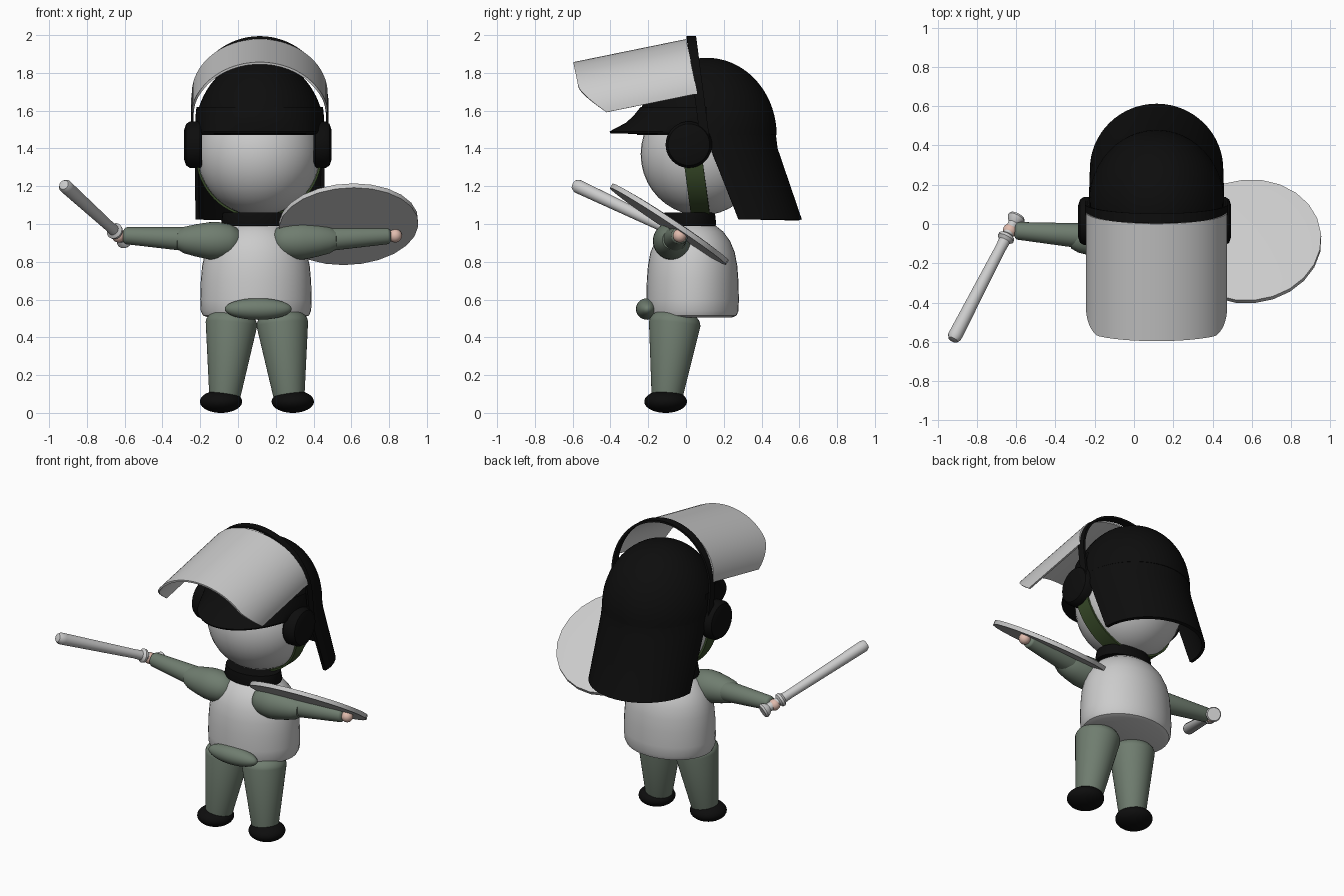
import bpy, bmesh, math
from mathutils import Vector, Matrix

if "Cube" in bpy.data.objects:
    bpy.data.objects.remove(bpy.data.objects["Cube"])

def mat(name, r, g, b):
    m = bpy.data.materials.new(name)
    m.diffuse_color = (r, g, b, 1)
    m.use_nodes = True
    m.node_tree.nodes["Principled BSDF"].inputs["Base Color"].default_value = m.diffuse_color
    return m

BLACK = mat("black", 0.004, 0.004, 0.004)
GREY = mat("light grey", 0.6, 0.6, 0.6)
CLOTH = mat("grey green", 0.16, 0.205, 0.16)
STRAP = mat("dark green", 0.04, 0.07, 0.022)
SKIN = mat("skin", 0.75, 0.5, 0.42)
PI = math.pi
CX = 0.1      # body centre line
HX = 0.115    # helmet centre line

def grid(name, rows, m, thick=0.0, closed=False, matrix=None):
    """Skin rows of points into a surface, optionally closed or thickened."""
    bm = bmesh.new()
    vs = [[bm.verts.new(p) for p in row] for row in rows]
    n = len(rows[0])
    for a, b in zip(vs, vs[1:]):
        for i in range(n if closed else n - 1):
            j = (i + 1) % n
            bm.faces.new((a[i], a[j], b[j], b[i]))
    bmesh.ops.remove_doubles(bm, verts=bm.verts[:], dist=1e-5)
    bmesh.ops.recalc_face_normals(bm, faces=bm.faces[:])
    if thick:
        bmesh.ops.solidify(bm, geom=bm.faces[:], thickness=thick)
        bmesh.ops.recalc_face_normals(bm, faces=bm.faces[:])
    if matrix:
        bm.transform(matrix)
    me = bpy.data.meshes.new(name)
    bm.to_mesh(me)
    bm.free()
    me.materials.append(m)
    ob = bpy.data.objects.new(name, me)
    bpy.context.collection.objects.link(ob)
    return ob

def spin(name, prof, m, loc, axis=(0, 0, 1), scale=(1, 1, 1), seg=40):
    """Revolve (radius, height) pairs around an axis through loc."""
    rows = [[(r * math.cos(2 * PI * i / seg), r * math.sin(2 * PI * i / seg), h)
             for i in range(seg)] for r, h in prof]
    q = Vector(axis).to_track_quat('Z', 'Y').to_matrix().to_4x4()
    M = Matrix.Translation(loc) @ q @ Matrix.Diagonal((*scale, 1))
    return grid(name, rows, m, closed=True, matrix=M)

def arc(a0, a1, n, r=1.0):
    return [(r * math.cos(a0 + (a1 - a0) * i / n), r * math.sin(a0 + (a1 - a0) * i / n))
            for i in range(n + 1)]

def ball(name, loc, scale, m):
    prof = [(abs(c), s) for c, s in arc(-PI / 2, PI / 2, 20)]
    return spin(name, prof, m, loc, scale=scale)

def limb(name, p, r1, q, r2, m, k1=1.0, k2=1.0):
    """Tapered limb with rounded ends (k = end roundness)."""
    d = Vector(q) - Vector(p)
    prof = [(abs(c) * r1, s * r1 * k1) for c, s in arc(-PI / 2, 0, 8)]
    prof += [(abs(c) * r2, d.length + s * r2 * k2) for c, s in arc(0, PI / 2, 8)]
    return spin(name, prof, m, p, axis=d)

# Torso and collar
torso = [(0, .505), (.85, .505), (.95, .515), (.99, .54), (1, .60), (.99, .70), (.965, .78),
         (.91, .85), (.81, .91), (.66, .96), (.45, 1.0), (.2, 1.02), (0, 1.025)]
spin("torso", torso, GREY, (CX - .005, .035, 0), scale=(.295, .245, 1))
spin("collar", [(0, .99), (.98, .99), (1, 1.0), (.95, 1.06), (0, 1.06)], BLACK,
     (CX, .02, 0), scale=(.19, .14, 1))
ball("belt_pouch", (.107, -.205, .55), (.177, .06, .057), CLOTH)

# Head
ball("head", (.11, .08, 1.37), (.325, .32, .325), GREY)

# Legs, feet, arms, hands and ear pads, mirrored about the body centre
for side, s in (("right", -1), ("left", 1)):
    X = lambda d: CX + s * d
    limb(side + "_leg", (X(.17), -.10, .09), .083, (X(.135), -.06, .47), .137, CLOTH, .4, .6)
    ball(side + "_foot", (X(.19), -.108, .06), (.112, .113, .06), BLACK)
    upper = [(0, -.13), (.04, -.122), (.07, -.10), (.09, -.06), (.1, 0), (.098, .05),
             (.085, .12), (.07, .18), (.05, .215), (0, .225)]
    spin(side + "_upper_arm", upper, CLOTH, (X(.205), -.075, .91), (s, 0, .03))
    limb(side + "_forearm", (X(.37), -.06, .92), .064, (X(.69), -.035, .938), .045, CLOTH, 1, .5)
    ball(side + "_hand", (X(.732), -.033, .938), (.036, .036, .036), SKIN)
    pad = [(0, 0), (.115, 0), (.123, .01), (.123, .065), (.11, .085), (.08, .095), (0, .095)]
    spin(side + "_ear_pad", pad, BLACK, (.105 + s * .295, .015, 1.42), (s, 0, 0))

# Chin strap running under the head
rows = []
for c, h in arc(PI, 2 * PI, 32):
    y = .035 + .045 * -h
    rows.append([(.11 + .335 * c, y - .052, 1.37 + .337 * h),
                 (.11 + .335 * c, y + .048, 1.37 + .337 * h)])
grid("chin_strap", rows, STRAP, .012)

# Helmet dome
dome = [(0, 0)] + [(abs(c), h) for c, h in arc(0, PI / 2, 18)]
spin("helmet_dome", dome, BLACK, (HX, .11, 1.47), scale=(.345, .37, .41), seg=48)

# Helmet brim over the forehead: (x radius, y radius, height)
brim = [(.335, .35, 1.62), (.34, .39, 1.57), (.34, .43, 1.535), (.335, .515, 1.49),
        (.33, .51, 1.48), (.29, .30, 1.475)]
grid("helmet_brim", [[(HX + rx * c, .11 + ry * s, z) for c, s in arc(PI, 2 * PI, 32)]
                     for rx, ry, z in brim], BLACK)

# Neck guard hanging from the back of the helmet: (x radius, y radius, centre y, height)
guard = [(.345, .37, .105, 1.48), (.345, .355, .13, 1.40), (.34, .335, .278, 1.025)]
grid("neck_guard", [[(HX + rx * c, cy + ry * s, z) for c, s in arc(0, PI, 32)]
                    for rx, ry, cy, z in guard], BLACK, .02)

# Raised visor: arched sheet sloping forward with cut lower corners
rows = [[] for _ in range(5)]
for c, h in arc(0, PI, 40):
    length = .61 - .12 * (1 - min(1, h / .55)) ** 1.3
    for k in range(5):
        t = length * k / 4
        up = .295 * h
        rows[k].append((HX + .36 * c, .06 - .98 * t - .2 * up, 1.69 - .2 * t + .98 * up))
grid("visor", rows, GREY, .012)

# Visor frame: thin black hoop from ear to ear
hoop = [(.365, 0)] + [(.365 * c, .18 + .37 * h) for c, h in arc(0, PI, 40)] + [(-.365, 0)]
grid("visor_frame", [[(HX + x, y0 + .03 - .13 * h, 1.45 + .99 * h) for x, h in hoop]
                     for y0 in (.045, .095)], BLACK, .014)

# Baton
butt, tip = Vector((-.595, .04, .91)), Vector((-.925, -.595, 1.21))
L = (tip - butt).length
baton = [(0, 0), (.04, 0), (.046, .012), (.04, .028), (.027, .045), (.027, .115), (.042, .125),
         (.044, .14), (.03, .155), (.028, .2), (.036, L - .05), (.036, L - .025),
         (.026, L - .006), (0, L)]
spin("baton", baton, GREY, butt, tip - butt, seg=24)

# Round shield held above the left forearm
spin("shield", [(0, -.015), (.37, -.015), (.37, .012), (.30, .018), (0, .022)], GREY,
     (.585, -.088, 1.0), (-.05, .55, .83), seg=24)

# Smooth shading with sharp edges kept
for ob in bpy.context.collection.objects:
    ob.select_set(True)
    bpy.context.view_layer.objects.active = ob
bpy.ops.object.shade_smooth_by_angle(angle=math.radians(35))
